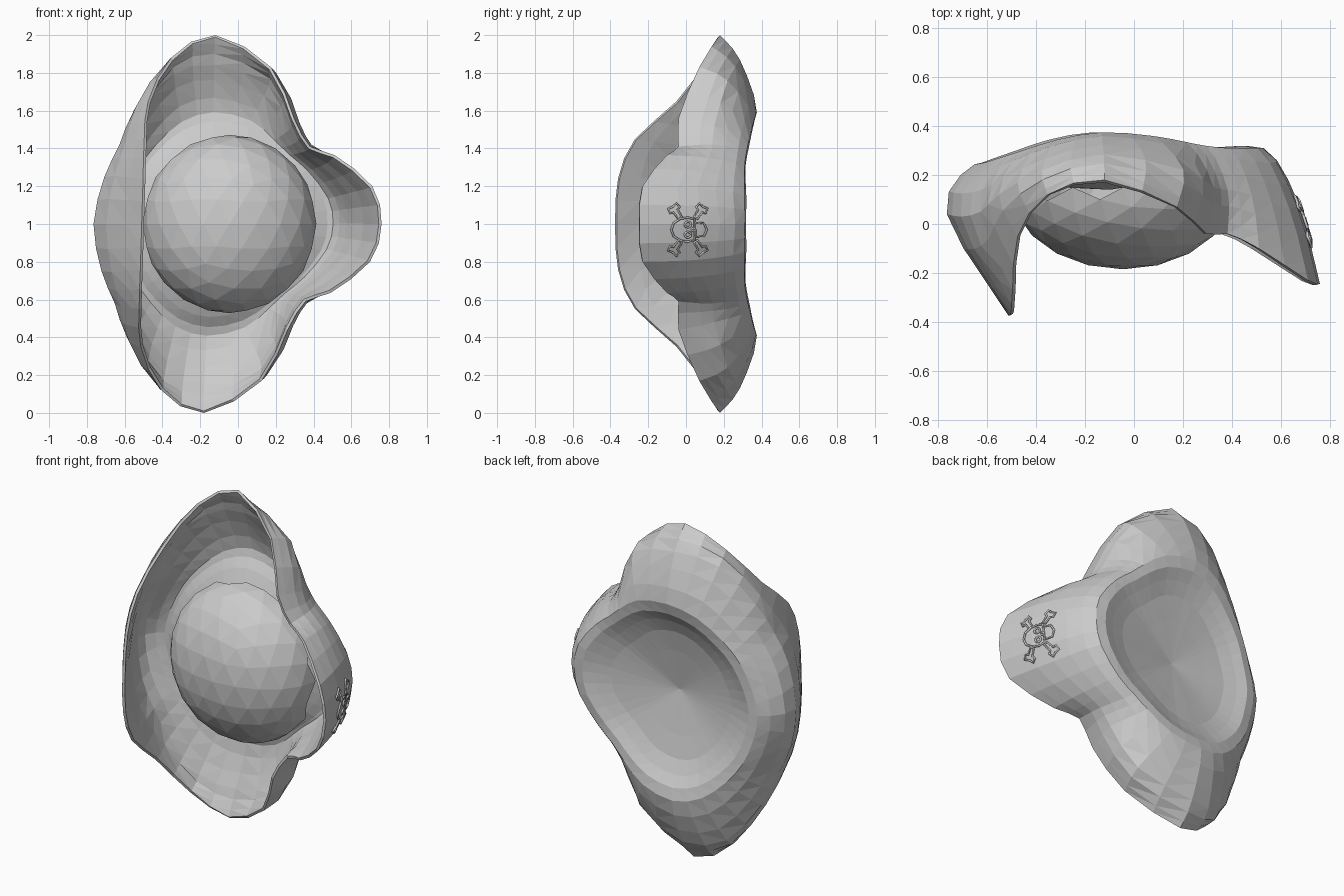
import bpy, bmesh, math
from mathutils import Vector
from mathutils.bvhtree import BVHTree

if "Cube" in bpy.data.objects:
    bpy.data.objects.remove(bpy.data.objects["Cube"])

# Upper half of each brim ring, running from the right flap to the left flap
RIM = [(.76, -.245, 1), (.705, -.23, 1.2), (.5, -.10, 1.365), (.37, -.04, 1.41), (.28, -.04, 1.56),
       (.15, .07, 1.83), (-.15, .18, 2), (-.38, .12, 1.88), (-.495, -.05, 1.65),
       (-.51, -.27, 1.45), (-.51, -.36, 1.24), (-.51, -.375, 1)]
MID = [(.67, .09, 1), (.63, .06, 1.19), (.47, .12, 1.35), (.37, .14, 1.42), (.31, .15, 1.52),
       (.18, .22, 1.76), (-.15, .285, 1.87), (-.40, .22, 1.82), (-.57, .12, 1.6),
       (-.64, .05, 1.42), (-.715, .03, 1.25), (-.765, .04, 1)]
BACK = [(.53, .31, 1), (.50, .31, 1.15), (.38, .31, 1.30), (.28, .32, 1.38), (.20, .335, 1.45),
        (.06, .36, 1.55), (-.15, .375, 1.59), (-.33, .345, 1.54), (-.47, .30, 1.42),
        (-.56, .27, 1.3), (-.62, .25, 1.15), (-.65, .245, 1)]
CENTRE = Vector((-.1, .2, 1))


def full_ring(half):
    pts = [Vector(p) for p in half]
    pts += [Vector((p.x, p.y, 2 - p.z)) for p in reversed(pts[1:-1])]
    for p in pts:
        p.x += .03 * (p.z - 1)
    return pts


def spline(pts, steps, cyclic):
    n, out = len(pts), []
    get = (lambda i: pts[i % n]) if cyclic else (lambda i: pts[max(0, min(n - 1, i))])
    for i in range(n if cyclic else n - 1):
        a, b, c, d = (get(i + k) for k in (-1, 0, 1, 2))
        for s in range(steps):
            t = s / steps
            out.append(.5 * (2 * b + (c - a) * t + (2 * a - 5 * b + 4 * c - d) * t * t
                             + (3 * b - a - 3 * c + d) * t ** 3))
    if not cyclic:
        out.append(pts[-1].copy())
    return out


def add_object(name, bm):
    me = bpy.data.meshes.new(name)
    bm.to_mesh(me)
    ob = bpy.data.objects.new(name, me)
    bpy.context.collection.objects.link(ob)
    return ob


# Folded brim with the shallow bowl on its back (shallower towards the right flap)
rings = [spline(full_ring(r), 2, True) for r in (RIM, MID, BACK)]
bm = bmesh.new()
weight = bm.verts.layers.deform.verify()
grid = []
for r, m, b in zip(*rings):
    bowl = b.lerp(CENTRE, .35)
    dip = .55 - .2 * max(0, min(1, (b.x + .1) / .6))
    bowl.y = b.y + (CENTRE.y - b.y) * dip
    col = [bm.verts.new(p) for p in spline([r, m, b, bowl, CENTRE], 3, False)]
    for j, v in enumerate(col):
        v[weight][0] = min(1, .25 + .25 * j)
    grid.append(col)
for i, col in enumerate(grid):
    nxt = grid[(i + 1) % len(grid)]
    for j in range(len(col) - 1):
        bm.faces.new((col[j], nxt[j], nxt[j + 1], col[j + 1]))
bmesh.ops.remove_doubles(bm, verts=bm.verts, dist=.0005)
bmesh.ops.recalc_face_normals(bm, faces=bm.faces)
mid_face = min(bm.faces, key=lambda f: (f.calc_center_median() - CENTRE).length)
if mid_face.normal.y < 0:
    bmesh.ops.reverse_faces(bm, faces=bm.faces)
bmesh.ops.triangulate(bm, faces=bm.faces)
surface = BVHTree.FromBMesh(bm)
brim = add_object("hat_brim", bm)
bm.free()
# Wall thickness tapers to a thin rim
brim.vertex_groups.new(name="thickness")
sol = brim.modifiers.new("thickness", 'SOLIDIFY')
sol.thickness, sol.offset, sol.vertex_group = .06, -1, "thickness"

# Rounded crown: faceted half ellipsoid facing the front
bm = bmesh.new()
bmesh.ops.create_icosphere(bm, subdivisions=3, radius=1)
for v in bm.verts:
    v.co = Vector((-.045 + .46 * v.co.x, .15 + .335 * v.co.y, 1 + .472 * v.co.z))
bmesh.ops.delete(bm, geom=[v for v in bm.verts if v.co.y > .19], context='VERTS')
add_object("hat_crown", bm)
bm.free()

# Skull and crossed bones: raised outlines projected on the right flap
cu = bpy.data.curves.new("skull_emblem", 'CURVE')
cu.dimensions, cu.bevel_depth, cu.bevel_resolution = '3D', .006, 1


def outline(pts):
    sp = cu.splines.new('POLY')
    sp.points.add(len(pts) - 1)
    for p, (y, z) in zip(sp.points, pts):
        hit = surface.ray_cast(Vector((2, y, z)), Vector((-1, 0, 0)))[0]
        p.co = (hit.x + .008, y, z, 1)
    sp.use_cyclic_u = True


def oval(y, z, ry, rz, n=12):
    outline([(y + ry * math.cos(k * math.tau / n), z + rz * math.sin(k * math.tau / n)) for k in range(n)])


Y, Z = .01, .97
head = [(.035, .055), (0, .064), (-.04, .058), (-.075, .035), (-.088, 0)]
outline([(Y + a, Z + b) for a, b in head] + [(Y + a, Z - b) for a, b in reversed(head[:-1])])
jaw = [(.04, .038), (.085, .034), (.1, 0)]
outline([(Y + a, Z + b) for a, b in jaw] + [(Y + a, Z - b) for a, b in reversed(jaw[:-1])])
for s in (-1, 1):
    oval(Y, Z + s * .027, .016, .015)
    for e in (-1, 1):
        # visible end of one bone: shaft closing in a double knob
        d = Vector((e * .55, s * .83)).normalized()
        q = Vector((-d.y, d.x))
        prof = [(.075, -.011), (.118, -.013), (.125, -.03), (.15, -.026), (.145, 0),
                (.15, .026), (.125, .03), (.118, .013), (.075, .011)]
        outline([(Y + d.x * a + q.x * b, Z + d.y * a + q.y * b) for a, b in prof])
oval(Y + .03, Z, .01, .008, 6)
bpy.context.collection.objects.link(bpy.data.objects.new("skull_emblem", cu))
